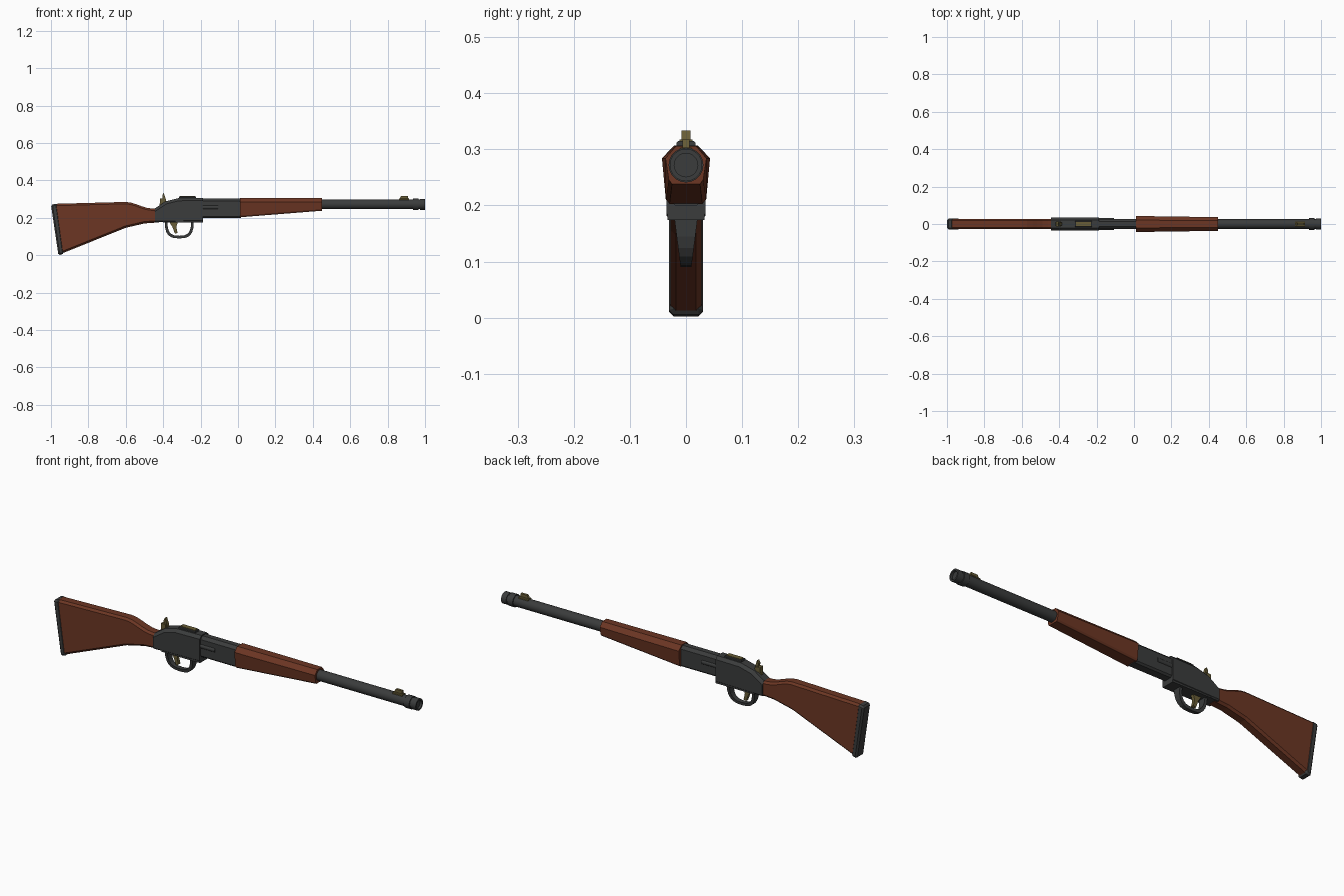
import bpy, bmesh, math
from mathutils import Matrix, Vector

cube = bpy.data.objects.get("Cube")
if cube:
    bpy.data.objects.remove(cube, do_unlink=True)


def make_material(name, red, green, blue):
    material = bpy.data.materials.new(name)
    material.use_nodes = True
    colour = (red, green, blue, 1)
    material.diffuse_color = colour
    shader = material.node_tree.nodes["Principled BSDF"]
    shader.inputs["Base Color"].default_value = colour
    return material


wood = make_material("red brown wood", 0.15, 0.037, 0.017)
steel = make_material("dark steel", 0.043, 0.045, 0.045)
brass = make_material("aged brass", 0.14, 0.11, 0.038)


def add_object(name, bm, material):
    mesh = bpy.data.meshes.new(name)
    bm.to_mesh(mesh)
    bm.free()
    mesh.materials.append(material)
    part = bpy.data.objects.new(name, mesh)
    bpy.context.collection.objects.link(part)
    return part


def chamfer_lengthwise(bm, width, upward):
    """Cut the long edges that border the upper or the lower faces."""
    chosen = []
    for edge in bm.edges:
        run = edge.verts[0].co - edge.verts[1].co
        facing = sum(face.normal.z for face in edge.link_faces)
        if abs(run.x) > abs(run.z) and (facing > 0) == upward:
            chosen.append(edge)
    bmesh.ops.bevel(bm, geom=chosen, offset=width, segments=1,
                    affect="EDGES", clamp_overlap=True)


def plate(name, outline, half_width, material, top=0, bottom=0):
    """Extrude a side outline, given in x and z, evenly across y."""
    bm = bmesh.new()
    side = bm.faces.new([bm.verts.new((x, -half_width, z)) for x, z in outline])
    grown = bmesh.ops.extrude_face_region(bm, geom=[side], use_keep_orig=True)
    moved = [item for item in grown["geom"] if isinstance(item, bmesh.types.BMVert)]
    bmesh.ops.translate(bm, verts=moved, vec=Vector((0, half_width * 2, 0)))
    bmesh.ops.recalc_face_normals(bm, faces=bm.faces)
    bm.normal_update()
    if top:
        chamfer_lengthwise(bm, top, upward=True)
    bm.normal_update()
    if bottom:
        chamfer_lengthwise(bm, bottom, upward=False)
    return add_object(name, bm, material)


def block(name, back, front, low, high, half_width, material, **chamfers):
    outline = [(back, low), (front, low), (front, high), (back, high)]
    return plate(name, outline, half_width, material, **chamfers)


def rod(name, radius, back, front, height, y=0, bore=0):
    """Steel cylinder along x, with an optional recess in its front end."""
    bm = bmesh.new()
    place = Matrix.Translation(((back + front) / 2, y, height))
    bmesh.ops.create_cone(bm, cap_ends=True, segments=20, radius1=radius,
                          radius2=radius, depth=front - back,
                          matrix=place @ Matrix.Rotation(math.pi / 2, 4, "Y"))
    if bore:
        end = max(bm.faces, key=lambda face: face.calc_center_median().x)
        bmesh.ops.inset_region(bm, faces=[end], thickness=radius - bore)
        inner = bmesh.ops.extrude_discrete_faces(bm, faces=[end])["faces"][0]
        bmesh.ops.translate(bm, verts=inner.verts, vec=Vector((-bore / 2, 0, 0)))
    part = add_object(name, bm, steel)
    bpy.ops.object.select_all(action="DESELECT")
    part.select_set(True)
    bpy.context.view_layer.objects.active = part
    bpy.ops.object.shade_smooth_by_angle()


def taper(part, rule):
    """Scale the width of a part by a rule of position."""
    for vertex in part.data.vertices:
        vertex.co.y *= rule(vertex.co)


# Stock: straight comb that eases down into the wrist
def comb(share):
    ease = share * share * (3 - 2 * share)
    return (-0.6 + share * 0.14, 0.285 - ease * 0.035)


comb_line = [comb(step / 5) for step in range(6)]
belly = [(-0.43, 0.175), (-0.5, 0.17), (-0.6, 0.147), (-0.94, 0.01)]
plate("stock", [(-0.975, 0.275)] + comb_line + [(-0.43, 0.25)] + belly,
      0.028, wood, top=0.01, bottom=0.01)

# Butt plate: leaning slab with all edges cut
butt = plate("butt_plate", [(-1, 0.27), (-0.967, 0.277), (-0.93, 0.008), (-0.96, 0)],
             0.03, steel)
butt_cut = butt.modifiers.new("chamfer", "BEVEL")
butt_cut.width = 0.008
butt_cut.segments = 1

# Receiver with floor, neck, side lugs and top inlay
breech, neck_end = -0.187, 0.015
plate("receiver", [(-0.445, 0.176), (breech, 0.18), (breech, 0.307),
                   (-0.32, 0.305), (-0.39, 0.287), (-0.445, 0.25)],
      0.035, steel, top=0.014, bottom=0.006)
block("receiver_floor", -0.4, breech, 0.174, 0.184, 0.033, steel)
block("receiver_neck", breech, neck_end, 0.2, 0.303, 0.027, steel,
      top=0.014, bottom=0.008)
for name, side in (("right", -1), ("left", 1)):
    rod(name + "_side_lug", 0.011, breech, -0.107, 0.256, y=side * 0.022)
block("top_block", -0.315, -0.225, 0.3, 0.315, 0.017, steel, top=0.003)
block("top_inlay", -0.31, -0.23, 0.312, 0.318, 0.012, brass)

# Barrel, muzzle collar and bored muzzle
axis = 0.272
rod("barrel", 0.026, 0, 0.98, axis)
rod("muzzle_collar", 0.031, 0.935, 0.965, axis)
rod("muzzle", 0.029, 0.972, 1, axis, bore=0.021)

# Forend: rising underside, broad shoulders, narrowing to the front
forend = plate("forend", [(0.01, 0.203), (0.45, 0.238), (0.45, 0.306), (0.01, 0.306)],
               0.043, wood, top=0.022, bottom=0.008)
taper(forend, lambda p: (1 - p.x / 3) * (0.84 if p.z < 0.26 else 1))

# Trigger guard: rounded loop, narrower toward its lowest point
guard_x, guard_z = -0.314, 0.18


def loop(step, reach, drop):
    angle = math.pi * step / 12
    across, down = math.cos(angle), math.sin(angle)
    return (guard_x + math.copysign(abs(across) ** 0.7, across) * reach,
            guard_z - abs(down) ** 0.7 * drop)


outer = [loop(step, 0.077, 0.09) for step in range(13)]
inner = [loop(step, 0.063, 0.076) for step in range(13)]
guard = plate("trigger_guard", outer + inner[::-1], 0.021, steel)
taper(guard, lambda p: 1 - (guard_z - p.z) * 6)

# Brass trigger, hammer and front sight
plate("trigger", [(-0.37, 0.182), (-0.32, 0.182), (-0.33, 0.15), (-0.323, 0.12),
                  (-0.337, 0.115), (-0.35, 0.15)], 0.008, brass)
plate("hammer", [(-0.425, 0.25), (-0.415, 0.29), (-0.402, 0.3), (-0.405, 0.32),
                 (-0.397, 0.334), (-0.386, 0.3), (-0.38, 0.27)], 0.008, brass)
block("hammer_spur", -0.416, -0.39, 0.28, 0.304, 0.013, brass)
plate("front_sight", [(0.86, 0.295), (0.873, 0.318), (0.908, 0.318), (0.912, 0.295)],
      0.006, brass)
block("front_sight_base", 0.862, 0.914, 0.29, 0.303, 0.013, brass, top=0.003)
